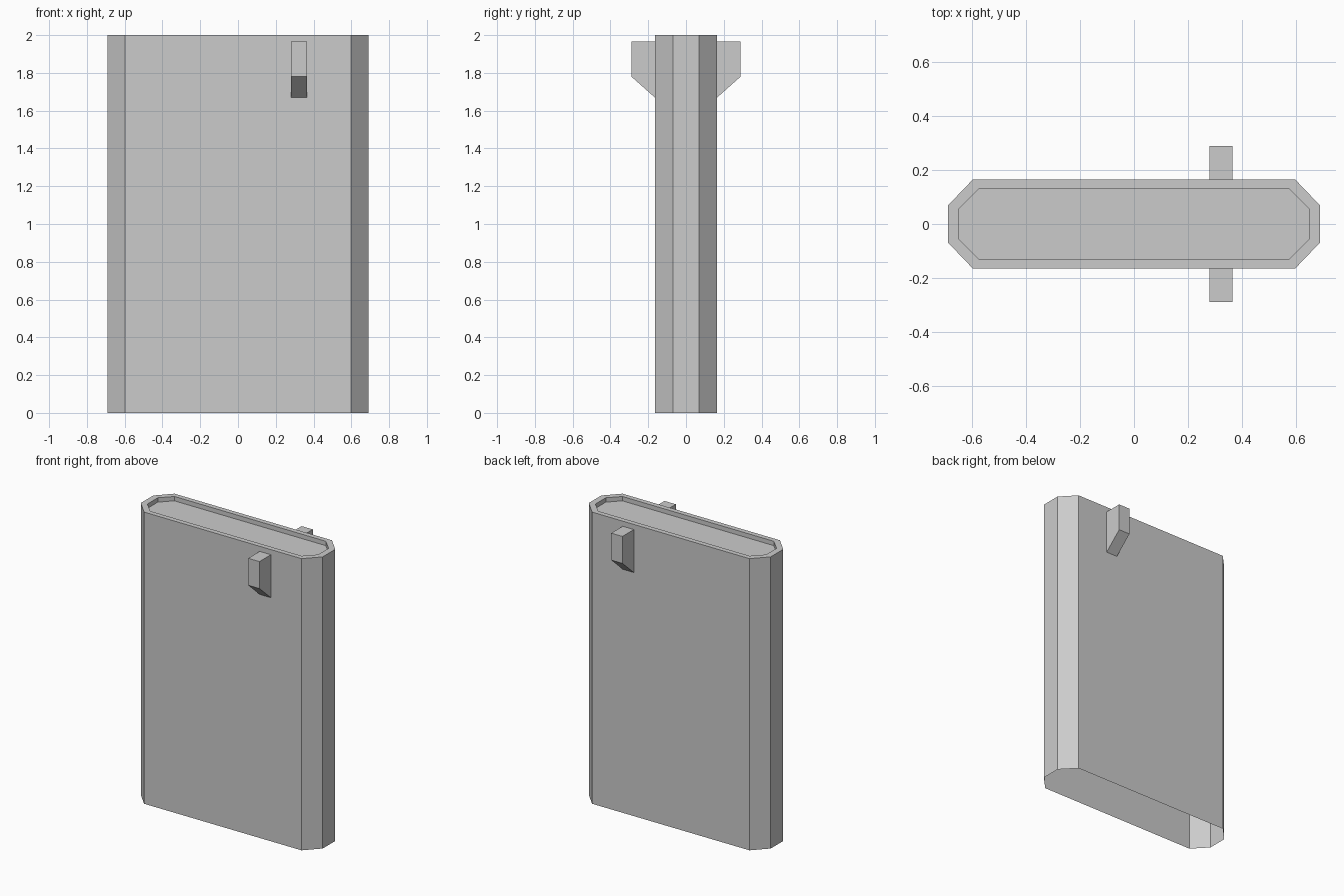
import bpy, bmesh

if "Cube" in bpy.data.objects:
    bpy.data.objects.remove(bpy.data.objects["Cube"])


def octagon(x, y, cx, cy):
    """Chamfered rectangle, counter-clockwise; cx, cy are where the corners begin."""
    return [(cx, -y), (x, -cy), (x, cy), (cx, y), (-cx, y), (-x, cy), (-x, -cy), (-cx, -y)]


def finish(bm, name):
    mesh = bpy.data.meshes.new(name)
    bm.to_mesh(mesh)
    bm.free()
    obj = bpy.data.objects.new(name, mesh)
    bpy.context.collection.objects.link(obj)
    return obj


# Body: open-bottomed shell with a thin rim and a shallow recessed top
outer = octagon(0.69, 0.165, 0.597, 0.068)
inner = octagon(0.648, 0.131, 0.574, 0.056)
bm = bmesh.new()
rings = [[bm.verts.new((x, y, z)) for x, y in outline]
         for outline, z in ((outer, 0), (outer, 2), (inner, 2), (inner, 1.97))]
for low, high in zip(rings, rings[1:]):
    for i in range(8):
        j = (i + 1) % 8
        bm.faces.new((low[i], low[j], high[j], high[i]))
bm.faces.new(rings[-1])
finish(bm, "body_shell")

# Catches: small sloped blocks on the front and back, open against the wall
profile = [(0.165, 1.67), (0.289, 1.78), (0.289, 1.965), (0.165, 1.965)]
for name, side in (("front_catch", -1), ("back_catch", 1)):
    bm = bmesh.new()
    left, right = [[bm.verts.new((x, side * y, z)) for y, z in profile] for x in (0.28, 0.365)]
    bm.faces.new(left)
    bm.faces.new(right)
    for i in range(3):
        bm.faces.new((left[i], left[i + 1], right[i + 1], right[i]))
    bmesh.ops.recalc_face_normals(bm, faces=bm.faces)
    finish(bm, name)
